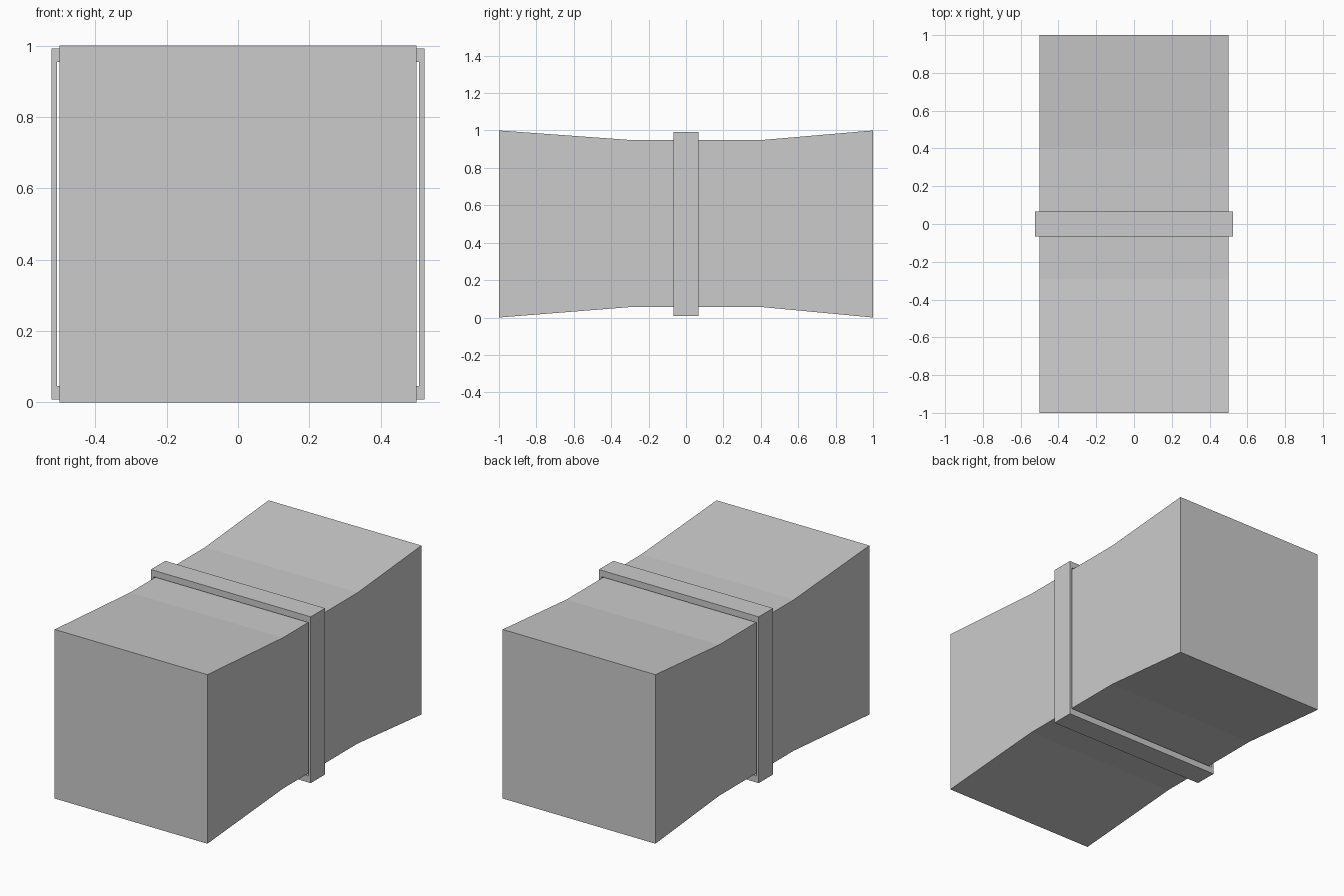
import bpy
import bmesh

if "Cube" in bpy.data.objects:
    bpy.data.objects.remove(bpy.data.objects["Cube"])

grey = bpy.data.materials.new("plain grey")
grey.diffuse_color = (0.6, 0.6, 0.6, 1.0)
grey.use_nodes = True
grey.node_tree.nodes["Principled BSDF"].inputs["Base Color"].default_value = grey.diffuse_color


def make_object(name, bm):
    bmesh.ops.recalc_face_normals(bm, faces=bm.faces)
    mesh = bpy.data.meshes.new(name)
    bm.to_mesh(mesh)
    bm.free()
    mesh.materials.append(grey)
    obj = bpy.data.objects.new(name, mesh)
    bpy.context.collection.objects.link(obj)
    return obj


# Waisted block: four cross-sections along y, joined and capped
def build_body():
    stations = [(-1.0, 0.0, 1.0), (-0.295, 0.056, 0.949),
                (0.405, 0.056, 0.949), (1.0, 0.0, 1.0)]
    w = 0.5
    bm = bmesh.new()
    rings = [[bm.verts.new(p) for p in ((-w, y, lo), (w, y, lo), (w, y, hi), (-w, y, hi))]
             for y, lo, hi in stations]
    for a, b in zip(rings, rings[1:]):
        for i in range(4):
            j = (i + 1) % 4
            bm.faces.new((a[i], a[j], b[j], b[i]))
    bm.faces.new(rings[0])
    bm.faces.new(rings[-1])
    return make_object("body", bm)


# Rectangular band standing slightly clear of the waist
def build_band():
    half = 0.067

    def loop(w, lo, hi, y):
        return [bm.verts.new(p) for p in ((-w, y, lo), (w, y, lo), (w, y, hi), (-w, y, hi))]

    bm = bmesh.new()
    outer = (0.523, 0.008, 0.992)
    inner = (0.507, 0.046, 0.954)
    loops = [loop(*outer, -half), loop(*outer, half), loop(*inner, half), loop(*inner, -half)]
    for k in range(4):
        a, b = loops[k], loops[(k + 1) % 4]
        for i in range(4):
            j = (i + 1) % 4
            bm.faces.new((a[i], a[j], b[j], b[i]))
    return make_object("band", bm)


build_body()
build_band()
